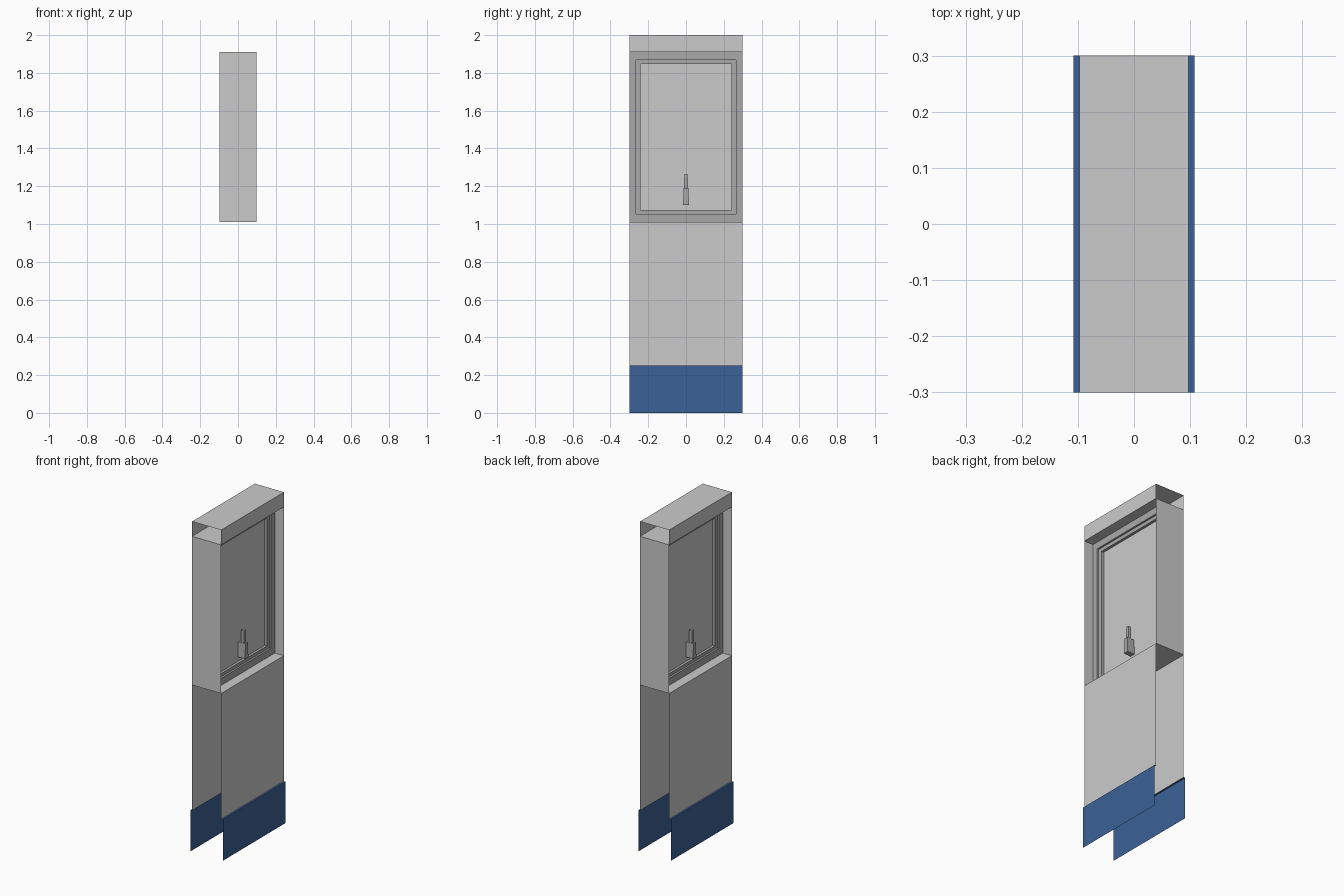
import bpy

if "Cube" in bpy.data.objects:
    bpy.data.objects.remove(bpy.data.objects["Cube"])

W, L = 0.097, 0.3            # half thickness of the wall, half length
SILL, HEAD, TOP, SKIRT = 1.01, 1.91, 2.0, 0.25


def material(name, rgb):
    m = bpy.data.materials.new(name)
    m.diffuse_color = (*rgb, 1)
    m.use_nodes = True
    m.node_tree.nodes["Principled BSDF"].inputs["Base Color"].default_value = m.diffuse_color
    return m


def make(name, verts, faces, mat=None):
    me = bpy.data.meshes.new(name)
    me.from_pydata(verts, [], faces)
    ob = bpy.data.objects.new(name, me)
    bpy.context.collection.objects.link(ob)
    if mat:
        me.materials.append(mat)
    return ob


def side_sheet(name, x, z0, z1, mat=None):
    s = 1 if x > 0 else -1
    return make(name, [(x, -s * L, z0), (x, s * L, z0), (x, s * L, z1), (x, -s * L, z1)],
                [(0, 1, 2, 3)], mat)


def flat_sheet(name, x0, x1, z, up=True, mat=None):
    f = (0, 1, 2, 3) if up else (3, 2, 1, 0)
    return make(name, [(x0, -L, z), (x1, -L, z), (x1, L, z), (x0, L, z)], [f], mat)


def ring(name, outer, inner, depth, mat):
    """Rectangular frame; outer and inner are (half width, z bottom, z top)."""
    verts = []
    for x in (-depth, depth):
        for h, z0, z1 in (outer, inner):
            verts += [(x, -h, z0), (x, h, z0), (x, h, z1), (x, -h, z1)]
    faces = []
    for i in range(4):
        j = (i + 1) % 4
        faces += [(8 + i, 8 + j, 12 + j, 12 + i), (j, i, 4 + i, 4 + j),
                  (i, j, 8 + j, 8 + i), (4 + j, 4 + i, 12 + i, 12 + j)]
    return make(name, verts, faces, mat)


def block(name, x0, x1, z0, z1, h0, h1, mat=None):
    """Box whose half width goes from h0 at the bottom to h1 at the top."""
    x0, x1 = sorted((x0, x1))
    verts = [(x, s * h, z) for z, h in ((z0, h0), (z1, h1))
             for x, s in ((x0, -1), (x1, -1), (x1, 1), (x0, 1))]
    faces = [(3, 2, 1, 0), (4, 5, 6, 7)]
    faces += [(i, (i + 1) % 4, 4 + (i + 1) % 4, 4 + i) for i in range(4)]
    return make(name, verts, faces, mat)


blue = material("skirting_blue", (0.045, 0.12, 0.31))
dark = material("frame_grey", (0.4, 0.4, 0.4))

# Wall sheets, skirting and handle on both sides
for s, side in ((1, "right"), (-1, "left")):
    side_sheet(f"lower_wall_{side}", s * W, SKIRT, SILL)
    side_sheet(f"upper_wall_{side}", s * W, HEAD, TOP)
    side_sheet(f"skirting_{side}", s * 0.108, 0, SKIRT, blue)
    flat_sheet(f"skirting_lip_{side}", *sorted((s * W, s * 0.108)), SKIRT, True, blue)
    block(f"handle_base_{side}", s * 0.01, s * 0.058, 1.10, 1.19, 0.016, 0.012, dark)
    block(f"handle_lever_{side}", s * 0.028, s * 0.048, 1.19, 1.265, 0.01, 0.009, dark)

# Wall top and window reveal
flat_sheet("wall_top", -W, W, TOP)
flat_sheet("window_sill", -W, W, SILL)
flat_sheet("window_header", -W, W, HEAD, False)
for s, end in ((-1, "front"), (1, "back")):
    make(f"window_jamb_{end}",
         [(-s * W, s * L, SILL), (s * W, s * L, SILL), (s * W, s * L, HEAD), (-s * W, s * L, HEAD)],
         [(0, 1, 2, 3)])

# Window: fixed frame, recessed sash and pane
e = 0.0005
ring("window_frame", (L - e, SILL + e, HEAD - e), (0.264, 1.053, 1.868), 0.037, dark)
ring("window_sash", (0.264, 1.053, 1.868), (0.241, 1.073, 1.846), 0.026, dark)
block("window_pane", -0.01, 0.01, 1.073, 1.846, 0.241, 0.241)
